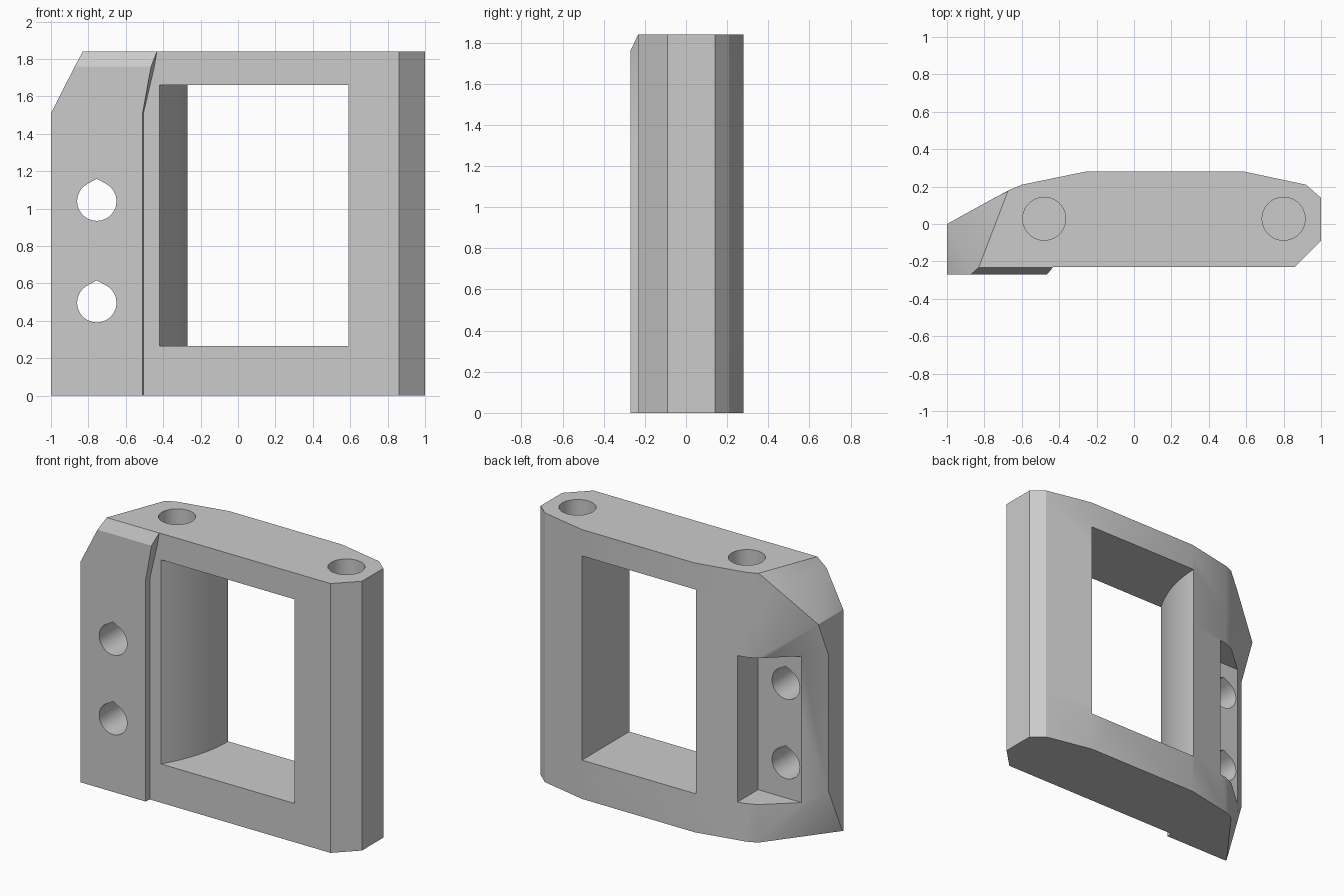
import bpy, bmesh, math

old = bpy.data.objects.get("Cube")
if old:
    bpy.data.objects.remove(old, do_unlink=True)

grey = bpy.data.materials.new("light_grey")
grey.use_nodes = True
grey.diffuse_color = (0.6, 0.6, 0.6, 1)
grey.node_tree.nodes["Principled BSDF"].inputs["Base Color"].default_value = (0.6, 0.6, 0.6, 1)


def loft(name, rings):
    """Closed solid through rings that have equal point counts."""
    bm = bmesh.new()
    loops = [[bm.verts.new(p) for p in ring] for ring in rings]
    n = len(loops[0])
    for low, high in zip(loops, loops[1:]):
        for i in range(n):
            j = (i + 1) % n
            bm.faces.new((low[i], low[j], high[j], high[i]))
    bm.faces.new(loops[0][::-1])
    bm.faces.new(loops[-1])
    bmesh.ops.recalc_face_normals(bm, faces=bm.faces)
    sides = [f for f in bm.faces if len(f.verts) == 4]
    bmesh.ops.triangulate(bm, faces=sides)
    mesh = bpy.data.meshes.new(name)
    bm.to_mesh(mesh)
    bm.free()
    mesh.materials.append(grey)
    obj = bpy.data.objects.new(name, mesh)
    bpy.context.collection.objects.link(obj)
    return obj


def extrude_z(name, outline, z0, z1):
    return loft(name, [[(x, y, z) for x, y in outline] for z in (z0, z1)])


def extrude_y(name, outline, y0, y1):
    return loft(name, [[(x, y, z) for x, z in outline] for y in (y0, y1)])


def section(z, front_x, front_y, step_x, base_x, end_x, end_y):
    """Plan outline of the frame; only the mounting end changes with height."""
    pts = [(front_x, front_y), (step_x, front_y), (base_x, -0.23),
           (0.86, -0.23), (1, -0.09), (1, 0.14), (0.92, 0.21),
           (0.59, 0.28), (-0.26, 0.28), (-0.6, 0.21), (-0.67, 0.18),
           (end_x, end_y)]
    return [(x, y, z) for x, y in pts]


# Main frame with raised pad, tapered end and clipped top corner
frame = loft("bracket_frame", [
    section(0, -1, -0.27, -0.51, -0.505, -1, -0.26),
    section(0.33, -1, -0.27, -0.51, -0.505, -1, -0.11),
    section(1.26, -1, -0.27, -0.51, -0.505, -1, -0.11),
    section(1.51, -1, -0.27, -0.51, -0.505, -1, 0),
    section(1.76, -0.873, -0.27, -0.465, -0.447, -0.755, 0.135),
    section(1.84, -0.83, -0.232, -0.434, -0.43, -0.674, 0.176),
])

cutters = []

# Window with one curved side wall
wall = [(-0.42, -0.4)]
for i in range(17):
    t = i / 16
    wall.append((-0.27 - 0.15 * (1 - t) ** 2, -0.23 + 0.51 * t))
wall += [(-0.27, 0.4), (0.59, 0.4), (0.59, -0.4)]
cutters.append(extrude_z("window_cutter", wall, 0.265, 1.66))

# Recess behind the mounting flange
recess = [(-1.1, 0), (-0.545, 0), (-0.545, 0.5), (-1.1, 0.5)]
cutters.append(extrude_z("recess_cutter", recess, 0.26, 1.26))

# Blind round holes in the top
for cx in (-0.48, 0.8):
    ring = [(cx + 0.115 * math.cos(math.tau * i / 48),
             0.028 + 0.115 * math.sin(math.tau * i / 48)) for i in range(48)]
    cutters.append(extrude_z("pin_hole_cutter", ring, 1.4, 2))

# Pointed-top screw holes through the flange
for cz in (0.497, 1.04):
    drop = [(-0.755, cz + 0.12)]
    for i in range(41):
        a = math.radians(119 + 302 * i / 40)
        drop.append((-0.755 + 0.105 * math.cos(a), cz + 0.105 * math.sin(a)))
    cutters.append(extrude_y("screw_hole_cutter", drop, -0.5, 0.1))

# Cut everything and shade
bpy.ops.object.select_all(action="DESELECT")
bpy.context.view_layer.objects.active = frame
frame.select_set(True)
for cutter in cutters:
    cutter.hide_render = True
    mod = frame.modifiers.new("cut", "BOOLEAN")
    mod.operation = "DIFFERENCE"
    mod.solver = "EXACT"
    mod.object = cutter
    bpy.ops.object.modifier_apply(modifier=mod.name)
    bpy.data.objects.remove(cutter, do_unlink=True)
bpy.ops.object.shade_smooth_by_angle(angle=math.radians(25))
